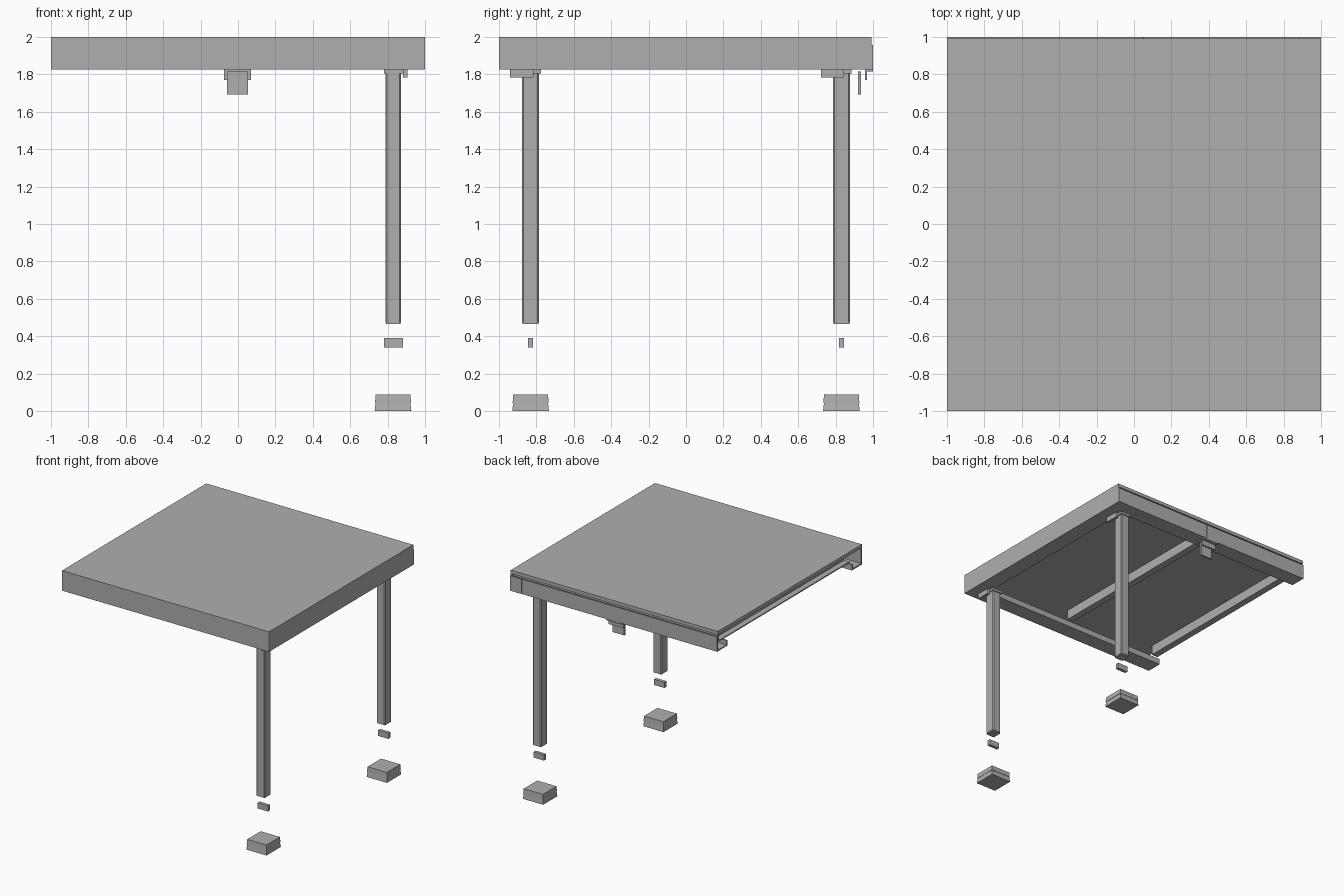
import bpy, bmesh
from mathutils import Vector

old = bpy.data.objects.get("Cube")
if old:
    bpy.data.objects.remove(old, do_unlink=True)

grey = bpy.data.materials.new("plain_grey")
grey.use_nodes = True
grey.diffuse_color = (0.43, 0.43, 0.43, 1)
grey.node_tree.nodes["Principled BSDF"].inputs["Base Color"].default_value = grey.diffuse_color


def finish(name, bm):
    bmesh.ops.recalc_face_normals(bm, faces=bm.faces)
    mesh = bpy.data.meshes.new(name)
    bm.to_mesh(mesh)
    bm.free()
    mesh.materials.append(grey)
    obj = bpy.data.objects.new(name, mesh)
    bpy.context.collection.objects.link(obj)
    return obj


def box(name, x, y, z, taper=1.0, bevel=0.0):
    """Box from three (low, high) ranges; taper scales the top face."""
    bm = bmesh.new()
    bmesh.ops.create_cube(bm, size=1)
    centre = Vector([(r[0] + r[1]) / 2 for r in (x, y, z)])
    for v in bm.verts:
        k = taper if v.co.z > 0 else 1
        v.co = centre + Vector((v.co.x * k * (x[1] - x[0]),
                                v.co.y * k * (y[1] - y[0]),
                                v.co.z * (z[1] - z[0])))
    if bevel:
        upright = [e for e in bm.edges if abs(e.verts[0].co.z - e.verts[1].co.z) > 0.1]
        bmesh.ops.bevel(bm, geom=upright, offset=bevel, segments=1, affect='EDGES')
    return finish(name, bm)


def extrude(name, profile, place, start, end):
    """Sweep a (depth, height) profile straight; place maps it into space."""
    bm = bmesh.new()
    face = bm.faces.new([bm.verts.new(place(d, h, start)) for d, h in profile])
    moved = bmesh.ops.extrude_face_region(bm, geom=[face])["geom"]
    shift = Vector(place(0, 0, end)) - Vector(place(0, 0, start))
    bmesh.ops.translate(bm, vec=shift, verts=[v for v in moved if isinstance(v, bmesh.types.BMVert)])
    return finish(name, bm)


def channel(top, width, lip, t=0.012, low=1.825):
    """Lipped channel: outer web, bottom flange, short inner lip."""
    return [(0, low), (width, low), (width, low + lip), (width - t, low + lip),
            (width - t, low + t), (t, low + t), (t, top), (0, top)]


# Deck sheet
box("deck_sheet", (-1, 1), (-1, 0.99), (1.97, 2))

# Edge beams
wide = channel(1.98, 0.14, 0.05)
back = channel(1.955, 0.14, 0.05)
extrude("front_beam", wide, lambda d, h, s: (s, -1 + d, h), -1, 1)
extrude("side_beam", wide, lambda d, h, s: (1 - d, s, h), -1, 0.99)
for name, a, b in (("back_beam_outer", -1, 0.048), ("back_beam_inner", 0.052, 0.887)):
    extrude(name, back, lambda d, h, s: (s, 0.998 - d, h), a, b)
box("side_beam_end_cap", (0.89, 1), (0.985, 1), (1.825, 1.955))
box("back_groove_wall", (-0.99, 0.99), (0.96, 0.97), (1.9, 1.975))

# Joists under the deck
joist = [(0, 1.885), (0.06, 1.885), (0.06, 1.895), (0.01, 1.895),
         (0.01, 1.962), (0.06, 1.962), (0.06, 1.972), (0, 1.972)]
for name, x in (("middle_joist", 0.0), ("outer_joist", -0.915)):
    extrude(name, joist, lambda d, h, s, x=x: (x - d, s, h), -0.86, 0.92)

# Legs with their brackets, pins and feet
for side, c in (("front", -0.83), ("back", 0.83)):
    around = lambda r: (c - r, c + r)
    box(side + "_leg", (0.787, 0.87), around(0.045), (0.475, 1.81), bevel=0.008)
    box(side + "_leg_end", (0.79, 0.867), around(0.042), (0.465, 0.475))
    box(side + "_leg_plate", (0.78, 0.88), (c - 0.05, c + 0.055), (1.805, 1.826))
    box(side + "_leg_bracket", (0.88, 0.905), (c - 0.11, c + 0.015), (1.782, 1.826))
    box(side + "_pin", (0.78, 0.88), around(0.014), (0.34, 0.39))
    box(side + "_foot_base", (0.73, 0.926), around(0.098), (0, 0.045), taper=0.95)
    box(side + "_foot_top", (0.732, 0.924), around(0.096), (0.045, 0.088), taper=0.97)

# Hanging bracket under the back beam
box("bracket_flange", (-0.075, 0.07), (0.955, 1), (1.815, 1.826))
box("bracket_web", (-0.075, 0.07), (0.955, 0.967), (1.77, 1.82))
box("bracket_plate", (-0.058, 0.054), (0.92, 0.935), (1.692, 1.815))
